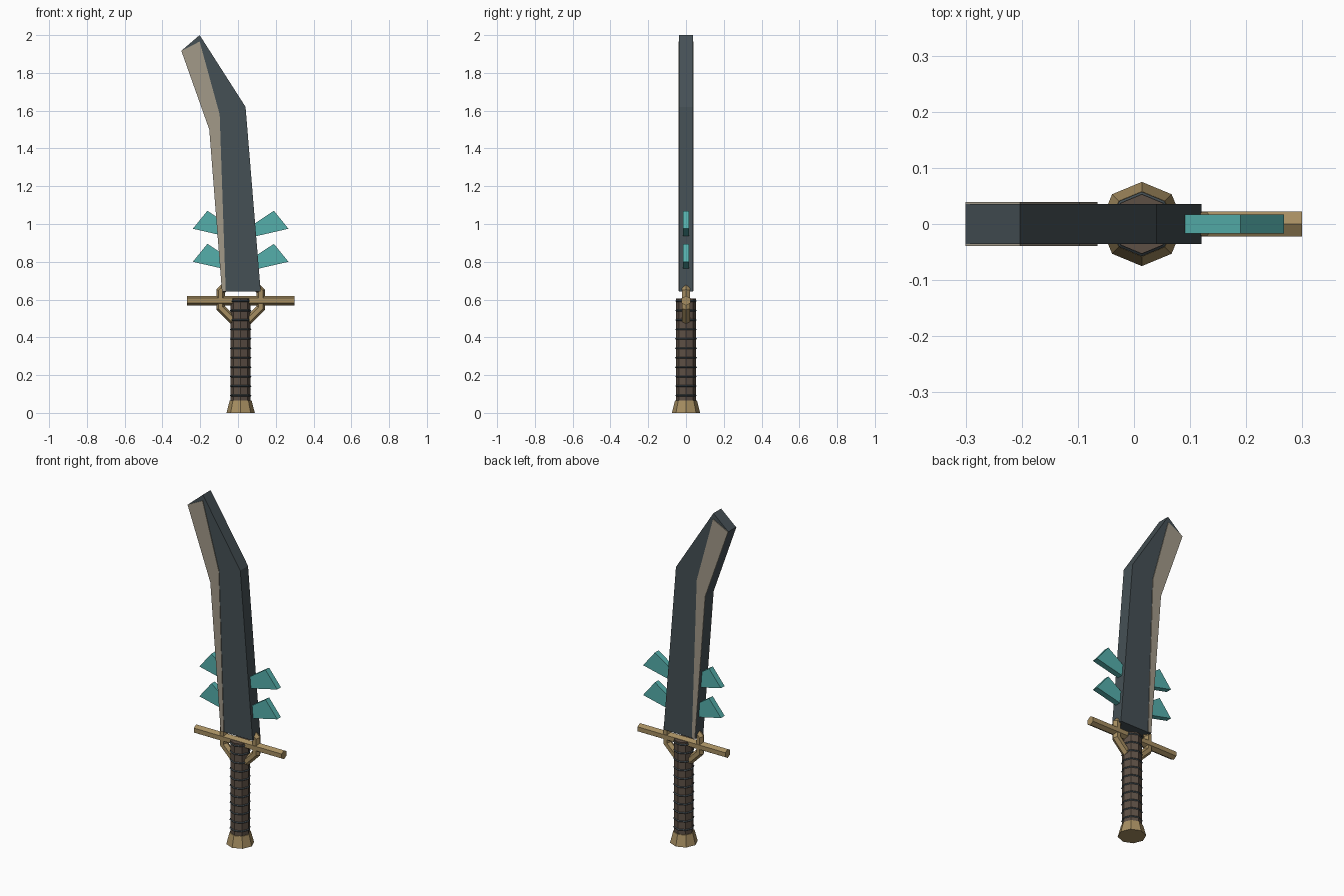
import bpy, bmesh, math
from mathutils import Matrix

if "Cube" in bpy.data.objects:
    bpy.data.objects.remove(bpy.data.objects["Cube"])

CX = 0.014  # x of the handle axis


def mat(name, r, g, b):
    m = bpy.data.materials.new(name)
    m.diffuse_color = (r, g, b, 1)
    m.use_nodes = True
    m.node_tree.nodes["Principled BSDF"].inputs["Base Color"].default_value = m.diffuse_color
    return m


STEEL = mat("dark_steel", 0.06, 0.08, 0.09)
EDGE = mat("pale_edge", 0.36, 0.32, 0.25)
TEAL = mat("teal", 0.09, 0.43, 0.41)
BRASS = mat("brass", 0.38, 0.27, 0.12)
LEATHER = mat("leather", 0.11, 0.08, 0.06)


def finish(name, bm, m):
    bmesh.ops.recalc_face_normals(bm, faces=bm.faces)
    me = bpy.data.meshes.new(name)
    bm.to_mesh(me)
    bm.free()
    me.materials.append(m)
    ob = bpy.data.objects.new(name, me)
    bpy.context.collection.objects.link(ob)
    return ob


def plate(name, pts, y0, y1, m):
    """Extrude an x-z outline from y0 to y1."""
    bm = bmesh.new()
    f = bm.faces.new([bm.verts.new((x, y0, z)) for x, z in pts])
    ext = bmesh.ops.extrude_face_region(bm, geom=[f])["geom"]
    vs = [g for g in ext if isinstance(g, bmesh.types.BMVert)]
    bmesh.ops.translate(bm, verts=vs, vec=(0, y1 - y0, 0))
    return finish(name, bm, m)


def prism(name, sides, r0, r1, depth, matrix, m):
    bm = bmesh.new()
    bmesh.ops.create_cone(bm, cap_ends=True, segments=sides, radius1=r0,
                          radius2=r1, depth=depth, matrix=matrix)
    return finish(name, bm, m)


def ring(name, R, r, n, k, matrix, m, phase=0.0):
    """Low-poly torus around local z."""
    bm = bmesh.new()
    v = []
    for i in range(n):
        a = 2 * math.pi * i / n + phase
        row = []
        for j in range(k):
            b = 2 * math.pi * j / k
            d = R + r * math.cos(b)
            row.append(bm.verts.new(matrix @ Matrix.Translation(
                (d * math.cos(a), d * math.sin(a), r * math.sin(b))).translation))
        v.append(row)
    for i in range(n):
        for j in range(k):
            i2, j2 = (i + 1) % n, (j + 1) % k
            bm.faces.new((v[i][j], v[i2][j], v[i2][j2], v[i][j2]))
    return finish(name, bm, m)


def at(z):
    return Matrix.Translation((CX, 0, z))


# Blade body
plate("blade", [(-0.085, 0.643), (0.12, 0.643), (0.04, 1.62), (-0.203, 2.0),
                (-0.30, 1.917), (-0.152, 1.50)], -0.036, 0.036, STEEL)

# Pale cutting-edge panels on both faces
edge = [(-0.085, 0.645), (-0.065, 0.645), (-0.097, 1.58), (-0.203, 1.966),
        (-0.30, 1.917), (-0.152, 1.50)]
for side, s in (("front", -1), ("back", 1)):
    plate("edge_panel_" + side, edge, s * 0.034, s * 0.0395, EDGE)

# Teal fins, mirrored about the handle axis
fin = [(0.05, 0.75), (0.267, 0.80), (0.19, 0.895), (0.05, 0.802)]
for level, dz in (("lower", 0.0), ("upper", 0.175)):
    plate("fin_right_" + level, [(x, z + dz) for x, z in fin],
          -0.017, 0.017, TEAL)
    plate("fin_left_" + level, [(2 * CX - x, z + dz) for x, z in fin],
          -0.017, 0.017, TEAL)

# Crossguard bar and ring
prism("crossguard", 6, 0.026, 0.026, 0.57,
      at(0.594) @ Matrix.Rotation(math.pi / 2, 4, 'Y') @
      Matrix.Rotation(math.pi / 2, 4, 'Z'), BRASS)
ring("guard_ring", 0.115, 0.024, 8, 6,
     at(0.60) @ Matrix.Rotation(math.pi / 2, 4, 'X'), BRASS, math.pi / 8)

# Grip with wrap bands, and pommel
prism("grip", 8, 0.053, 0.053, 0.545, at(0.3325), LEATHER)
for i in range(11):
    ring(f"grip_band_{i + 1}", 0.052, 0.0055, 8, 4, at(0.092 + 0.05 * i), STEEL)
prism("pommel", 8, 0.075, 0.058, 0.065, at(0.0325), BRASS)
